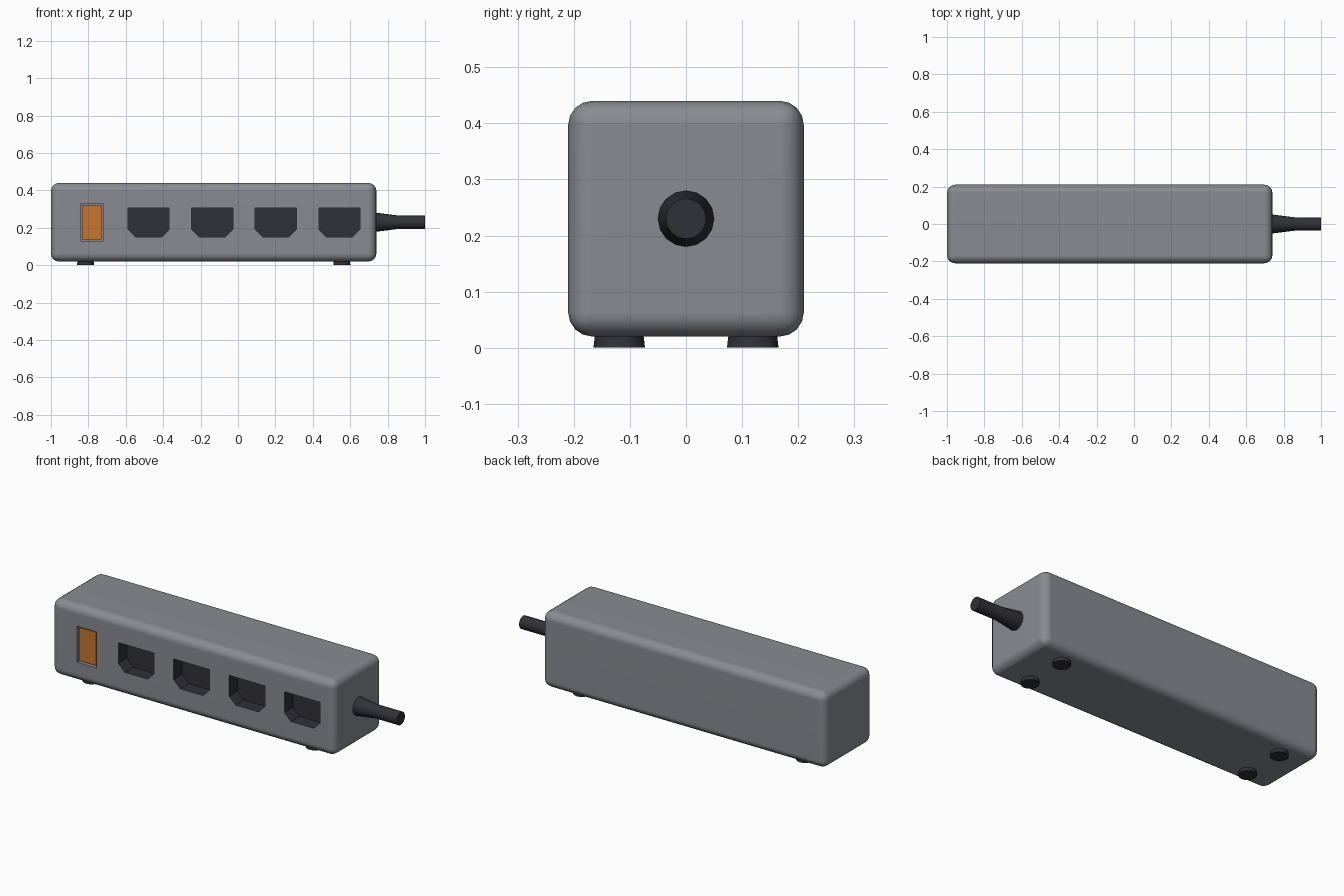
import bpy, bmesh, math
from mathutils import Matrix, Vector

if "Cube" in bpy.data.objects:
    bpy.data.objects.remove(bpy.data.objects["Cube"])


def material(name, rgb):
    m = bpy.data.materials.new(name)
    m.diffuse_color = (*rgb, 1)
    m.use_nodes = True
    m.node_tree.nodes["Principled BSDF"].inputs["Base Color"].default_value = m.diffuse_color
    return m


GREY = material("grey plastic", (0.25, 0.26, 0.29))
DARK = material("dark rubber", (0.03, 0.03, 0.04))
ORANGE = material("orange switch", (0.57, 0.18, 0.03))


def make(name, bm, mats, index=0):
    bmesh.ops.recalc_face_normals(bm, faces=bm.faces)
    for f in bm.faces:
        f.material_index = index
    me = bpy.data.meshes.new(name)
    bm.to_mesh(me)
    bm.free()
    for m in mats:
        me.materials.append(m)
    ob = bpy.data.objects.new(name, me)
    bpy.context.collection.objects.link(ob)
    return ob


def activate(ob):
    bpy.ops.object.select_all(action='DESELECT')
    ob.select_set(True)
    bpy.context.view_layer.objects.active = ob


def smooth(ob, angle=35):
    activate(ob)
    bpy.ops.object.shade_smooth_by_angle(angle=math.radians(angle))


def box(bm, lo, hi):
    lo, hi = Vector(lo), Vector(hi)
    bmesh.ops.create_cube(bm, size=1, matrix=Matrix.Translation((lo + hi) / 2)
                          @ Matrix.Diagonal((*(hi - lo), 1)))


def prism(bm, profile, y0, y1):
    f = bm.faces.new([bm.verts.new((x, y0, z)) for x, z in profile])
    ext = bmesh.ops.extrude_face_region(bm, geom=[f])["geom"]
    bmesh.ops.translate(bm, vec=(0, y1 - y0, 0),
                        verts=[v for v in ext if isinstance(v, bmesh.types.BMVert)])


def cut(ob, cutter):
    mod = ob.modifiers.new("cut", 'BOOLEAN')
    mod.operation, mod.solver, mod.object = 'DIFFERENCE', 'EXACT', cutter
    activate(ob)
    bpy.ops.object.modifier_apply(modifier=mod.name)
    bpy.data.objects.remove(cutter)


# Rounded housing
bm = bmesh.new()
box(bm, (-1, -0.21, 0.02), (0.74, 0.21, 0.44))
bmesh.ops.bevel(bm, geom=bm.edges[:], offset=0.043, segments=4, profile=0.5, affect='EDGES')
body = make("housing", bm, [GREY, DARK])

# Four dark outlet recesses with chamfered lower corners
bm = bmesh.new()
for i in range(4):
    c = -0.478 + 0.34 * i
    half, top, low, ch = 0.11, 0.307, 0.152, 0.04
    prism(bm, [(c - half, top), (c - half, low + ch), (c - half + ch, low),
               (c + half - ch, low), (c + half, low + ch), (c + half, top)], -0.3, -0.135)
cut(body, make("outlet_cutter", bm, [GREY, DARK], 1))

# Shallow recess around the switch
bm = bmesh.new()
box(bm, (-0.842, -0.3, 0.13), (-0.722, -0.18, 0.33))
cut(body, make("switch_cutter", bm, [GREY, DARK], 0))
smooth(body)
body.modifiers.new("weighted normals", 'WEIGHTED_NORMAL').keep_sharp = True

# Rocker switch
bm = bmesh.new()
box(bm, (-0.834, -0.203, 0.138), (-0.73, -0.17, 0.322))
make("rocker_switch", bm, [ORANGE])


# Cable with tapered strain relief, lofted along x
bm = bmesh.new()
SIDES = 16
rings = []
for x, r in [(0.72, 0.05), (0.745, 0.05), (0.855, 0.036), (1.0, 0.036)]:
    rings.append([bm.verts.new((x, r * math.cos(a), 0.23 + r * math.sin(a)))
                  for a in (2 * math.pi * k / SIDES for k in range(SIDES))])
for a, b in zip(rings, rings[1:]):
    for k in range(SIDES):
        n = (k + 1) % SIDES
        bm.faces.new((a[k], a[n], b[n], b[k]))
bm.faces.new(rings[0])
bm.faces.new(rings[-1])
smooth(make("power_cable", bm, [DARK]))

# Four rubber feet
bm = bmesh.new()
for sx in (-1, 1):
    for sy in (-1, 1):
        bmesh.ops.create_cone(bm, cap_ends=True, segments=16, radius1=0.046, radius2=0.043,
                              depth=0.025, matrix=Matrix.Translation(
                                  (-0.13 + sx * 0.685, sy * 0.119, 0.0125)))
smooth(make("feet", bm, [DARK]))
